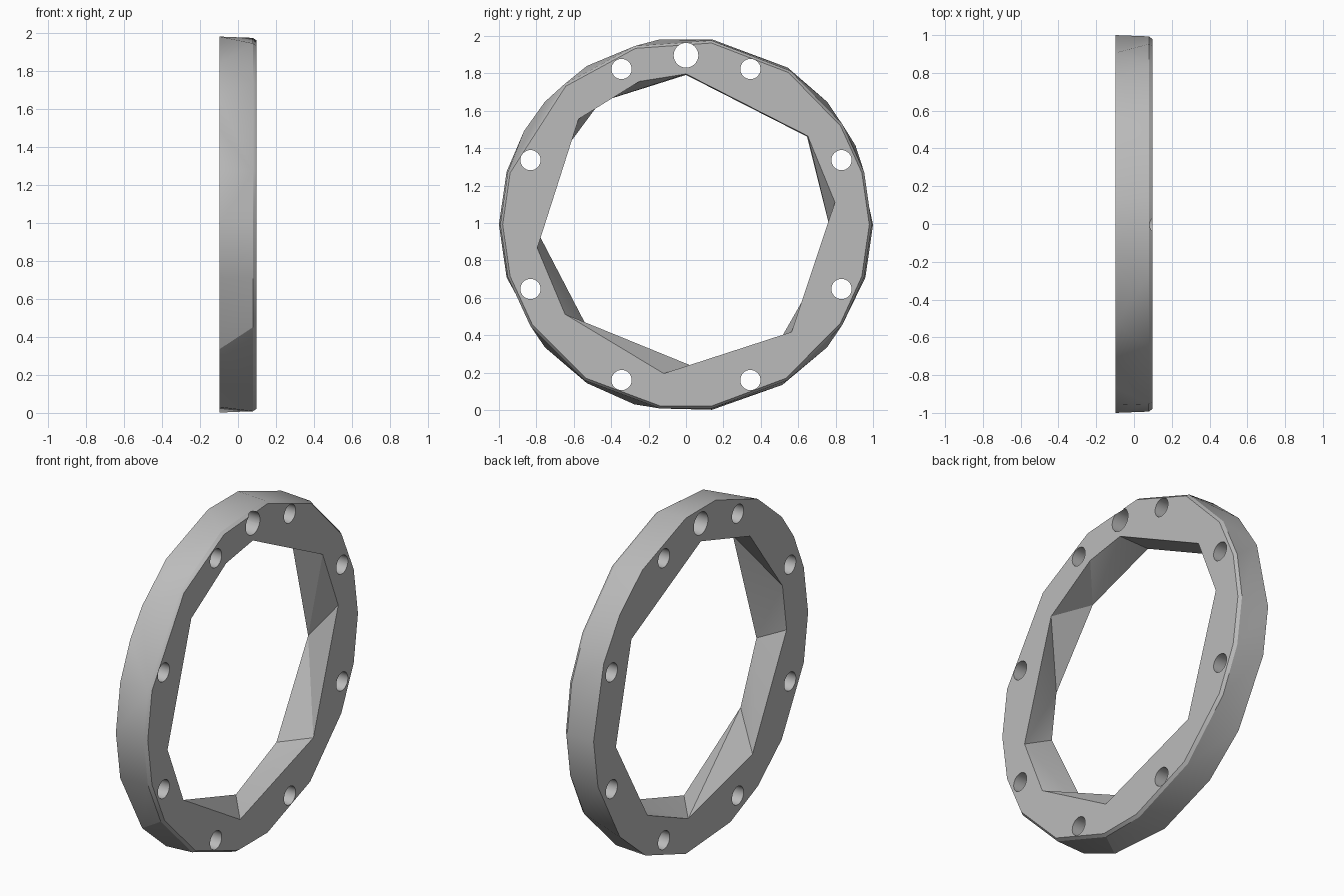
import bpy, bmesh, math
from mathutils import Vector, Matrix

if "Cube" in bpy.data.objects:
    bpy.data.objects.remove(bpy.data.objects["Cube"])

HALF = 0.097
CENTRE_Z = 0.992

steel = bpy.data.materials.new("matte grey")
steel.use_nodes = True
GREY = (0.5, 0.5, 0.5, 1)
steel.diffuse_color = GREY
steel.node_tree.nodes["Principled BSDF"].inputs["Base Color"].default_value = GREY

bm = bmesh.new()


def loop(degrees, radius, x):
    """Clockwise loop of vertices around the x axis."""
    return [bm.verts.new((x, radius * math.cos(math.radians(d)),
                          CENTRE_Z + radius * math.sin(math.radians(d)))) for d in degrees]


def merge_order(da, db):
    """Choose which of two loops steps next, by angle."""
    steps = [(d, "a") for d in da[1:] + [da[0] - 360]]
    steps += [(d, "b") for d in db[1:] + [db[0] - 360]]
    return "".join(s for d, s in sorted(steps, key=lambda t: (-t[0], t[1])))


def bridge(a, b, order):
    """Triangle strip between two loops."""
    i = j = 0
    for step in order:
        p, q = a[i % len(a)], b[j % len(b)]
        if step == "a":
            i += 1
            bm.faces.new((p, q, a[i % len(a)]))
        else:
            j += 1
            bm.faces.new((p, q, b[j % len(b)]))


# Corner angles of the four outlines, clockwise
outer_front = [82, 56, 32.5, 16.4, 0, -16.4, -32.7, -57, -82, -98, -123, -147,
               -163.6, -180, -196.4, -229, -254]
outer_back = [82, 57, 41, 25, 0, -16.4, -41, -59, -82, -106, -122, -139,
              -163.6, -180, -196.4, -210, -221, -238, -262]
inner_front = [36, 8.5, -45.5, -98.5, -143.5, -171, -224.5, -252, -270]
inner_back = [36, -8, -51.6, -81.5, -127, -178, -198, -235, -270]

face_rim = loop(outer_front, 0.98, HALF)
front_rim = loop(outer_front, 0.993, HALF - 0.018)
back_rim = loop(outer_back, 1.0, -HALF)
front_bore = loop(inner_front, 0.805, HALF)
back_bore = loop(inner_back, 0.8, -HALF)

# Outer wall, narrow chamfer, twisted inner wall and the two flat sides
bridge(front_rim, back_rim, merge_order(outer_front, outer_back))
bridge(face_rim, front_rim, merge_order(outer_front, outer_front))
bridge(front_bore, back_bore, "baabbaababbabaabab")
bridge(face_rim, front_bore, merge_order(outer_front, inner_front))
bridge(back_rim, back_bore, merge_order(outer_back, inner_back))
bmesh.ops.recalc_face_normals(bm, faces=bm.faces)

mesh = bpy.data.meshes.new("flange_ring")
bm.to_mesh(mesh)
bm.free()
mesh.materials.append(steel)
ring = bpy.data.objects.new("flange_ring", mesh)
bpy.context.collection.objects.link(ring)

# Bolt holes: eight small ones and a larger one at the top
holes = [(22.5 + 45 * k, 0.9, 0.054) for k in range(8)] + [(90, 0.905, 0.066)]
bm = bmesh.new()
for deg, dist, radius in holes:
    a = math.radians(deg)
    place = Matrix.Translation(Vector((0, dist * math.cos(a), CENTRE_Z + dist * math.sin(a))))
    bmesh.ops.create_cone(bm, cap_ends=True, segments=32, radius1=radius, radius2=radius,
                          depth=0.5, matrix=place @ Matrix.Rotation(math.pi / 2, 4, "Y"))
cut_mesh = bpy.data.meshes.new("hole_cutter")
bm.to_mesh(cut_mesh)
bm.free()
cut_mesh.materials.append(steel)
cutter = bpy.data.objects.new("hole_cutter", cut_mesh)
bpy.context.collection.objects.link(cutter)

cut = ring.modifiers.new("bolt_holes", "BOOLEAN")
cut.operation = "DIFFERENCE"
cut.solver = "EXACT"
cut.object = cutter
bpy.ops.object.select_all(action="DESELECT")
ring.select_set(True)
bpy.context.view_layer.objects.active = ring
bpy.ops.object.modifier_apply(modifier=cut.name)
bpy.data.objects.remove(cutter)
bpy.ops.object.shade_smooth_by_angle(angle=math.radians(25))
